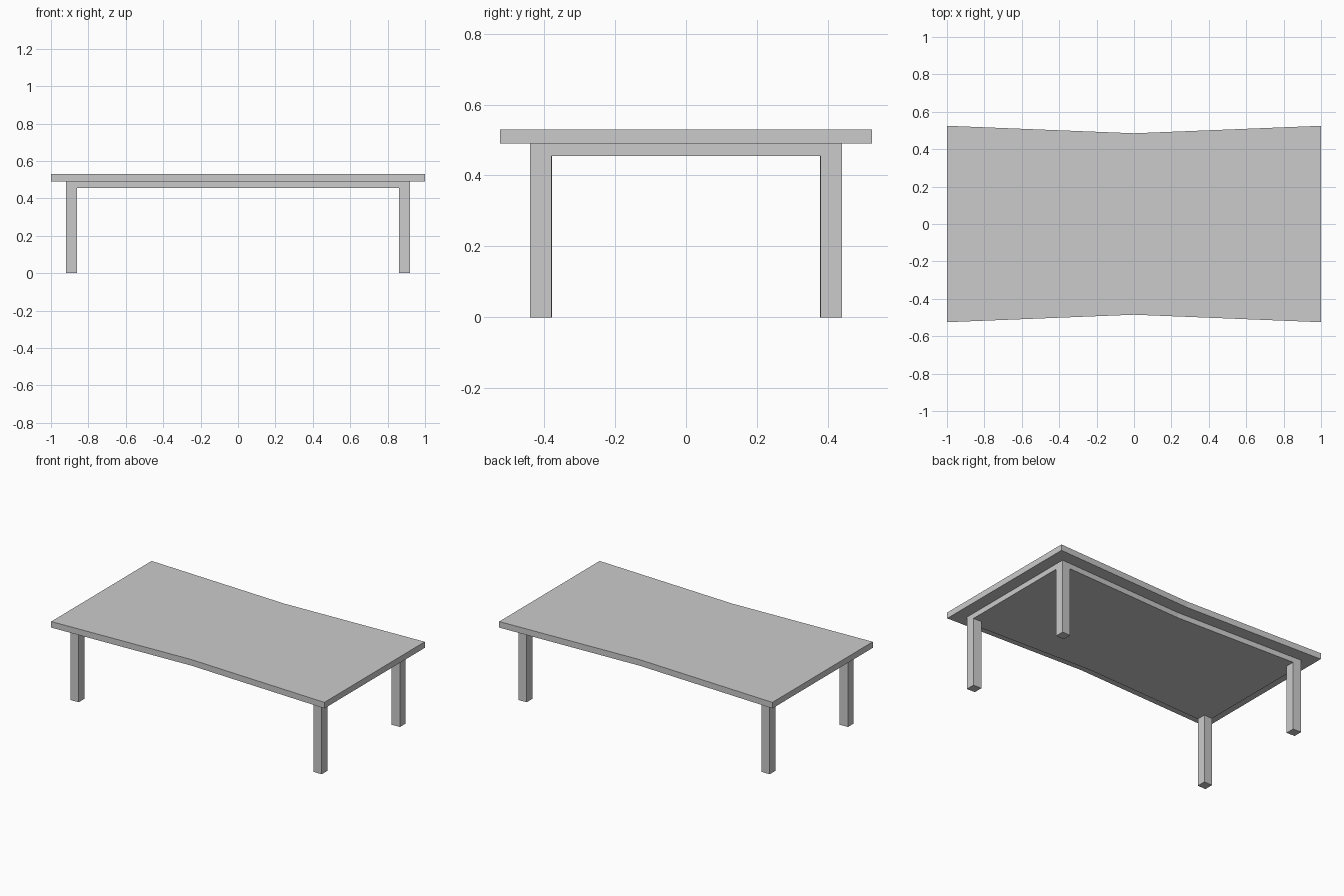
import bpy, bmesh

if "Cube" in bpy.data.objects:
    bpy.data.objects.remove(bpy.data.objects["Cube"])

SLOPE = 0.04  # long sides pinch inward by this much per unit towards the middle


def prism(name, outline, z0, z1):
    """Extrude a counter-clockwise XY outline from z0 to z1."""
    bm = bmesh.new()
    base = bm.faces.new([bm.verts.new((x, y, z0)) for x, y in outline])
    ext = bmesh.ops.extrude_face_region(bm, geom=[base], use_keep_orig=True)
    top = [v for v in ext["geom"] if isinstance(v, bmesh.types.BMVert)]
    bmesh.ops.translate(bm, verts=top, vec=(0, 0, z1 - z0))
    bmesh.ops.recalc_face_normals(bm, faces=bm.faces)
    mesh = bpy.data.meshes.new(name)
    bm.to_mesh(mesh)
    bm.free()
    obj = bpy.data.objects.new(name, mesh)
    bpy.context.collection.objects.link(obj)
    return obj


def waisted(hx, hy):
    """Rectangle whose long sides bend inward at the middle."""
    mid = hy - SLOPE * hx
    return [(-hx, -hy), (0, -mid), (hx, -hy), (hx, hy), (0, mid), (-hx, hy)]


# Table top and the apron block beneath it
prism("table_top", waisted(1.0, 0.525), 0.49, 0.53)
prism("apron", waisted(0.92, 0.44), 0.455, 0.49)

# Four legs, their sides following the slant of the apron
x0, x1, y0, y1 = 0.86, 0.92, 0.38, 0.44
skew = SLOPE * (x1 - x0)
section = [(x0, y0 - skew), (x1, y0), (x1, y1), (x0, y1 - skew)]
for side, sx in (("left", -1), ("right", 1)):
    for end, sy in (("front", -1), ("back", 1)):
        prism(f"{end}_{side}_leg", [(sx * x, sy * y) for x, y in section], 0, 0.455)
